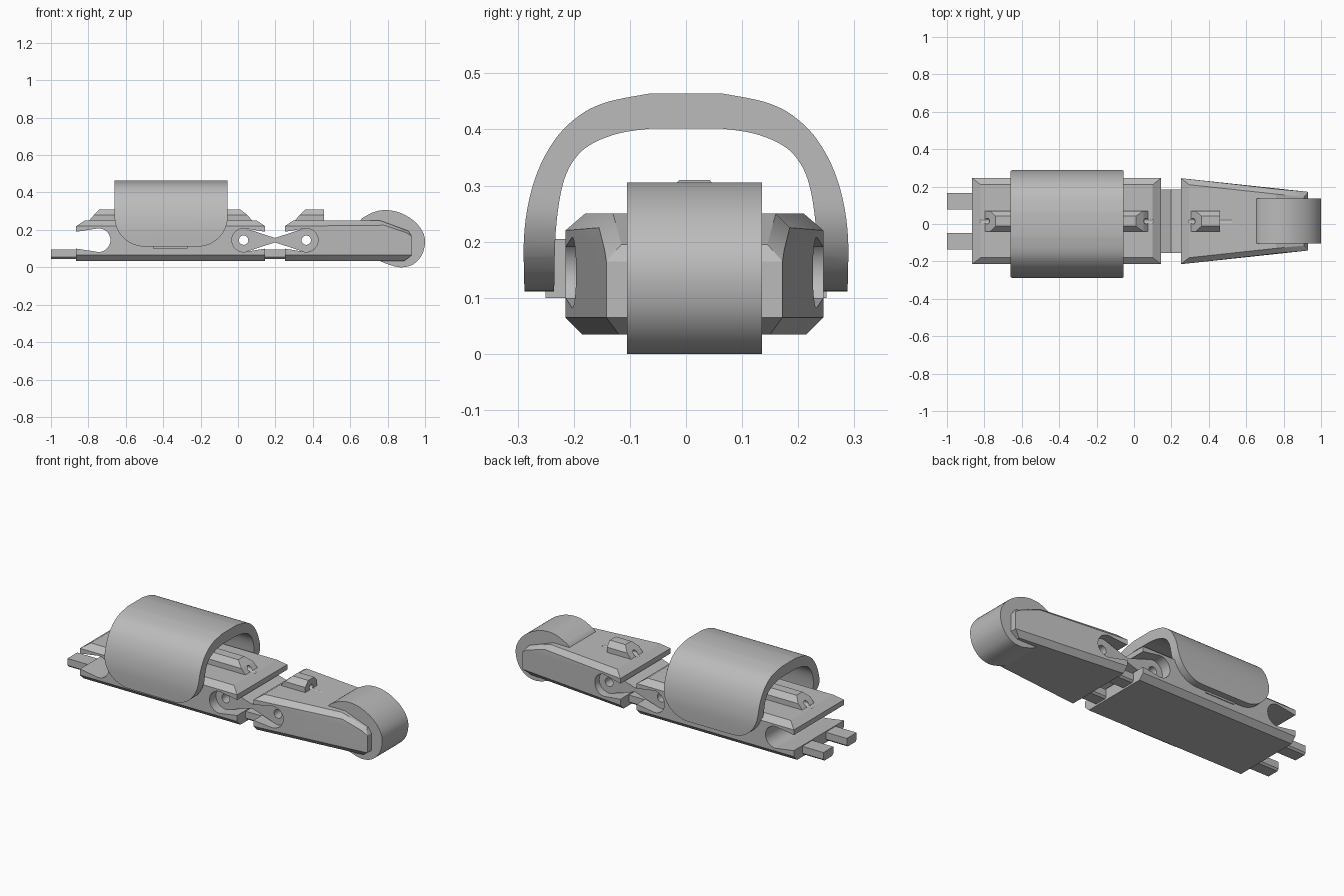
import bpy, bmesh
from math import radians, cos, sin, acos, atan2, hypot
from mathutils import Vector

old = bpy.data.objects.get("Cube")
if old:
    bpy.data.objects.remove(old, do_unlink=True)

GREY = (0.5, 0.5, 0.5, 1.0)
mat = bpy.data.materials.new("plain grey")
mat.use_nodes = True
mat.diffuse_color = GREY
mat.node_tree.nodes["Principled BSDF"].inputs["Base Color"].default_value = GREY

MID = 0.015        # centre line of the finger in y
PIN_Z = 0.145      # height of every hinge axis


def finish(name, bm):
    bmesh.ops.recalc_face_normals(bm, faces=bm.faces)
    me = bpy.data.meshes.new(name)
    bm.to_mesh(me)
    bm.free()
    me.materials.append(mat)
    ob = bpy.data.objects.new(name, me)
    bpy.context.collection.objects.link(ob)
    return ob


def hull(name, points):
    """Convex solid around (x, half width, z) points mirrored about MID."""
    bm = bmesh.new()
    for x, w, z in points:
        for s in (-1, 1):
            bm.verts.new((x, MID + s * w, z))
    bmesh.ops.convex_hull(bm, input=bm.verts)
    bmesh.ops.dissolve_limit(bm, angle_limit=radians(1), verts=bm.verts, edges=bm.edges)
    return finish(name, bm)


def prism(name, outline, axis, start, end):
    """Extrude an outline: (x, z) along y, or (y, z) along x."""
    bm = bmesh.new()
    if axis == "y":
        verts = [bm.verts.new((a, start, b)) for a, b in outline]
        step = Vector((0, end - start, 0))
    else:
        verts = [bm.verts.new((start, a, b)) for a, b in outline]
        step = Vector((end - start, 0, 0))
    face = bm.faces.new(verts)
    out = bmesh.ops.extrude_face_region(bm, geom=[face])
    moved = [g for g in out["geom"] if isinstance(g, bmesh.types.BMVert)]
    bmesh.ops.translate(bm, verts=moved, vec=step)
    return finish(name, bm)


def box(name, x, y, z):
    return prism(name, [(x[0], z[0]), (x[1], z[0]), (x[1], z[1]), (x[0], z[1])], "y", *y)


def arc(cx, cz, r, a, b, n=24):
    steps = [radians(a + (b - a) * i / n) for i in range(n + 1)]
    return [(cx + r * cos(t), cz + r * sin(t)) for t in steps]


def spline(pts, closed=False, n=5):
    """Smooth curve through the points."""
    k = len(pts)
    res = []
    for i in range(k if closed else k - 1):
        ids = [(i + d) % k if closed else min(max(i + d, 0), k - 1) for d in (-1, 0, 1, 2)]
        p = [Vector(pts[j]) for j in ids]
        for j in range(n):
            t = j / n
            res.append(tuple(0.5 * (2 * p[1] + (p[2] - p[0]) * t
                       + (2 * p[0] - 5 * p[1] + 4 * p[2] - p[3]) * t ** 2
                       + (3 * p[1] - p[0] - 3 * p[2] + p[3]) * t ** 3)))
    return res if closed else res + [tuple(pts[-1])]


def cut(ob, cutter, mode="DIFFERENCE", keep=False):
    mod = ob.modifiers.new("cut", "BOOLEAN")
    mod.operation, mod.solver, mod.object = mode, "EXACT", cutter
    bpy.context.view_layer.objects.active = ob
    bpy.ops.object.modifier_apply(modifier=mod.name)
    if not keep:
        bpy.data.objects.remove(cutter, do_unlink=True)


def notch(px, end, side):
    """Round hinge socket at px, opening towards the segment end."""
    far = end + side * 0.02
    ring = arc(px, PIN_Z, 0.063, 75, 285)
    ring = [(px + side * (x - px), z) for x, z in ring]
    return prism("notch_cutter", ring + [(far, 0.103), (far, 0.187)], "y", -0.5, 0.5)


def bore(start, end):
    return prism("bore_cutter", arc(MID, 0.262, 0.015, 0, 345, 23), "x", start, end)


# Base segment: chamfered block with a raised top plate
X0, X1 = -0.865, 0.145
base = hull("base_segment",
            [(x, w, z) for x in (X0, X1) for w, z in ((0.2, 0.035), (0.23, 0.065), (0.23, 0.22))]
            + [(X0 + 0.045, 0.195, 0.25), (X1 - 0.045, 0.195, 0.25)])
cut(base, notch(-0.745, X0, -1))
cut(base, notch(0.03, X1, 1))

# Fingertip segment: tapers towards the end
T0, T1 = 0.25, 0.93
tip = hull("tip_segment", [
    (T0, 0.2, 0.035), (T0, 0.23, 0.065), (T0, 0.23, 0.22), (T0 + 0.045, 0.195, 0.25),
    (0.89, 0.135, 0.035), (T1, 0.157, 0.065), (T1, 0.157, 0.165),
    (0.9, 0.16, 0.185), (0.78, 0.17, 0.225), (0.76, 0.145, 0.25), (0.91, 0.13, 0.195)])
cut(tip, notch(0.365, T0, -1))

# Tendon ridges with a bore running along them
base_ridge = hull("base_ridge", [
    (-0.8, 0.055, 0.245), (0.08, 0.055, 0.245), (-0.77, 0.055, 0.28), (0.05, 0.055, 0.28),
    (-0.74, 0.027, 0.31), (0.01, 0.027, 0.31)])
tip_ridge = hull("tip_ridge", [
    (0.3, 0.055, 0.245), (0.46, 0.055, 0.245), (0.33, 0.055, 0.28), (0.46, 0.055, 0.28),
    (0.36, 0.027, 0.31), (0.46, 0.027, 0.31)])
for body, ridge, a, b in ((base, base_ridge, -0.83, 0.11), (tip, tip_ridge, 0.29, 0.525)):
    cutter = bore(a, b)
    cut(body, cutter, keep=True)
    cut(ridge, cutter)

# Bow-tie hinge link with two pin holes
PINS = (0.03, 0.365)
mid_x, waist, r = sum(PINS) / 2, 0.012, 0.063
reach = mid_x - PINS[0]
lean = atan2(waist, reach) + acos(r / hypot(reach, waist))
deg = lean * 180 / 3.14159265
left_end = arc(PINS[0], PIN_Z, r, deg, 360 - deg)
right_end = [(2 * mid_x - x, z) for x, z in reversed(left_end)]
link = prism("hinge_link",
             left_end + [(mid_x, PIN_Z - waist)] + right_end + [(mid_x, PIN_Z + waist)],
             "y", MID - 0.17, MID + 0.17)
for px in PINS:
    cut(link, prism("pin_cutter", arc(px, PIN_Z, 0.025, 0, 345, 23), "y", -0.5, 0.5))

# Paired tabs at the rear end and across the hinge gap
for s, side in ((-1, "right"), (1, "left")):
    y = MID + s * 0.107
    for label, a, b in (("rear", -1.0, -0.84), ("hinge", 0.13, 0.265)):
        prism(f"{label}_tab_{side}",
              [(y - 0.035, 0.045), (y + 0.035, 0.045), (y + 0.045, 0.055),
               (y + 0.045, 0.095), (y - 0.045, 0.095), (y - 0.045, 0.055)], "x", a, b)

# Strap arch, with rounded lower corners
outer = [(0.288, 0.11), (0.288, 0.22), (0.27, 0.31), (0.235, 0.38), (0.19, 0.425),
         (0.14, 0.449), (0.065, 0.464)]
inner = [(0.06, 0.402), (0.12, 0.393), (0.17, 0.373), (0.2, 0.345), (0.22, 0.3),
         (0.232, 0.22), (0.235, 0.11)]
outer, inner = spline(outer), spline(inner)


def flip(pts):
    return [(-y, z) for y, z in reversed(pts)]


S0, S1 = -0.66, -0.055
strap = prism("strap", outer + flip(outer) + flip(inner) + inner, "x", S0, S1)
R = 0.16
trim = prism("strap_trim", arc(S0 + R, 0.111 + R, R, 180, 270, 12)
             + arc(S1 - R, 0.111 + R, R, 270, 360, 12)
             + [(S1, 0.6), (S0, 0.6)], "y", -0.5, 0.5)
cut(strap, trim, "INTERSECT")

# Bridges joining the strap to the base sides
for s, side in ((-1, "right"), (1, "left")):
    box(f"strap_bridge_{side}", (-0.455, -0.27), sorted((s * 0.19, s * 0.25)), (0.1, 0.205))

# Rounded fingertip pad
pad_outline = spline([
    (0.65, 0.235), (0.7, 0.283), (0.77, 0.305), (0.85, 0.297), (0.93, 0.257), (0.982, 0.2),
    (1.0, 0.14), (0.985, 0.07), (0.94, 0.018), (0.88, 0.0), (0.82, 0.01), (0.75, 0.04),
    (0.68, 0.1)], closed=True)
pad = prism("fingertip_pad", pad_outline, "y", MID - 0.12, MID + 0.12)

# Smooth shading with crisp edges
for ob in (base, tip, link, strap, pad):
    bpy.ops.object.select_all(action="DESELECT")
    ob.select_set(True)
    bpy.context.view_layer.objects.active = ob
    bpy.ops.object.shade_smooth_by_angle(angle=radians(20))
